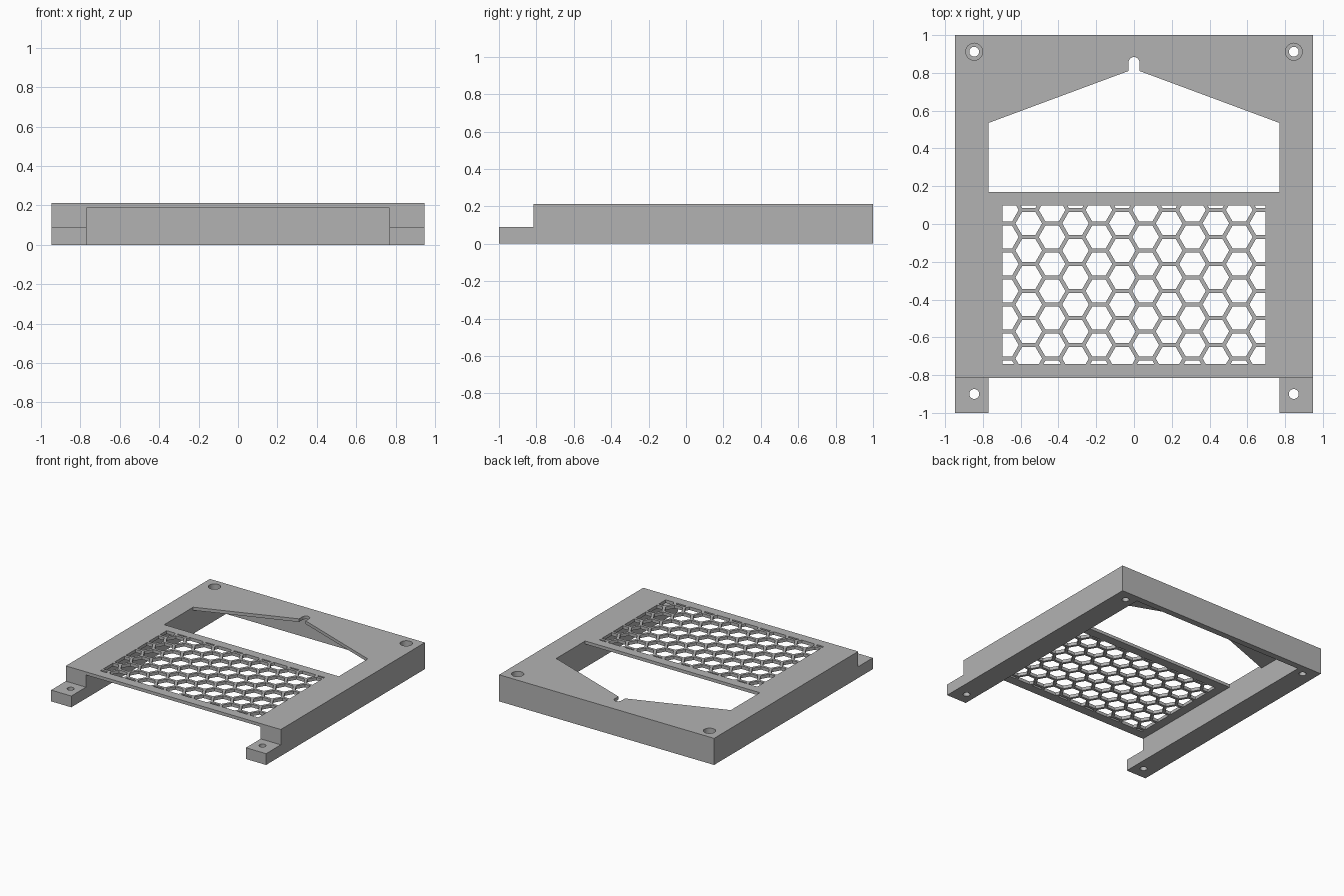
import bpy, bmesh, math

if "Cube" in bpy.data.objects:
    bpy.data.objects.remove(bpy.data.objects["Cube"])

grey = bpy.data.materials.new("light_grey")
grey.diffuse_color = (0.45, 0.45, 0.45, 1)
grey.use_nodes = True
grey.node_tree.nodes["Principled BSDF"].inputs["Base Color"].default_value = grey.diffuse_color

H = 0.212        # overall height
PLATE = 0.187    # underside of the top plate
W = 0.948        # half width
RAIL = 0.77      # inner face of the side rails
FOOT_Y = -0.815  # front edge of the raised body
FOOT_Z = 0.09    # height of the front feet


def prisms(name, outlines, z0, z1, clip=None):
    """Extrude flat outlines from z0 to z1, optionally trimmed to a rectangle."""
    bm = bmesh.new()
    for pts in outlines:
        bm.faces.new([bm.verts.new((x, y, z0)) for x, y in pts])
    if clip:
        x0, x1, y0, y1 = clip
        for co, no in (((x0, 0, 0), (-1, 0, 0)), ((x1, 0, 0), (1, 0, 0)),
                       ((0, y0, 0), (0, -1, 0)), ((0, y1, 0), (0, 1, 0))):
            bmesh.ops.bisect_plane(bm, geom=bm.verts[:] + bm.edges[:] + bm.faces[:],
                                   plane_co=co, plane_no=no, clear_outer=True)
    ext = bmesh.ops.extrude_face_region(bm, geom=bm.faces[:], use_keep_orig=True)
    top = [v for v in ext["geom"] if isinstance(v, bmesh.types.BMVert)]
    bmesh.ops.translate(bm, verts=top, vec=(0, 0, z1 - z0))
    bmesh.ops.recalc_face_normals(bm, faces=bm.faces[:])
    me = bpy.data.meshes.new(name)
    bm.to_mesh(me)
    bm.free()
    me.materials.append(grey)
    ob = bpy.data.objects.new(name, me)
    bpy.context.collection.objects.link(ob)
    return ob


def rect(x0, x1, y0, y1):
    return [(x0, y0), (x1, y0), (x1, y1), (x0, y1)]


def ngon(cx, cy, r, n):
    return [(cx + r * math.cos(2 * math.pi * i / n),
             cy + r * math.sin(2 * math.pi * i / n)) for i in range(n)]


def cut(target, cutter):
    """Subtract the cutter, bake the result and remove the cutter."""
    mod = target.modifiers.new("cut", 'BOOLEAN')
    mod.operation, mod.solver, mod.object = 'DIFFERENCE', 'EXACT', cutter
    deps = bpy.context.evaluated_depsgraph_get()
    me = bpy.data.meshes.new_from_object(target.evaluated_get(deps))
    target.modifiers.clear()
    target.data = me
    bpy.data.objects.remove(cutter)


# Frame: U-shaped outline with two legs at the front
frame = prisms("frame", [[(-W, -1), (-RAIL, -1), (-RAIL, FOOT_Y), (RAIL, FOOT_Y),
                          (RAIL, -1), (W, -1), (W, 1), (-W, 1)]], 0, H)

# Lowered feet
cut(frame, prisms("foot_step", [rect(-1.2, 1.2, -1.2, FOOT_Y)], FOOT_Z, 0.5))

# Hollow underside, open at the front, thin wall at the back
cut(frame, prisms("underside", [rect(-RAIL, RAIL, -0.9, 0.95)], -0.1, PLATE))

# Gabled opening with a round-ended notch at its peak
R = 0.029
notch = [(R * math.cos(a), 0.855 + R * math.sin(a))
         for a in (math.pi * i / 12 for i in range(13))]
gable = [(-RAIL, 0.17), (RAIL, 0.17), (RAIL, 0.535), (R, 0.81)]
gable += notch + [(-R, 0.81), (-RAIL, 0.535)]
cut(frame, prisms("opening", [gable], PLATE - 0.05, 0.4))

# Honeycomb grille, trimmed to a rectangle
PITCH = 0.143
STEP = PITCH * math.sqrt(3) / 2
hexes = []
for c in range(-6, 6):
    shift = 0.074 if c % 2 == 0 else 0.003
    for r in range(-1, 8):
        hexes.append(ngon((c + 0.5) * STEP, shift - r * PITCH, 0.0705, 6))
cut(frame, prisms("honeycomb", hexes, PLATE - 0.05, 0.4, (-0.697, 0.697, -0.74, 0.097)))

# Screw holes at the four corners, counterbored at the back
corners = [(sx * 0.846, y) for sx in (-1, 1) for y in (-0.9, 0.912)]
cut(frame, prisms("screw_holes", [ngon(x, y, 0.026, 32) for x, y in corners], -0.1, 0.4))
cut(frame, prisms("counterbores", [ngon(x, y, 0.045, 32) for x, y in corners if y > 0],
                  FOOT_Z, 0.4))

# Smooth the round holes, keep all edges sharp
bpy.context.view_layer.objects.active = frame
frame.select_set(True)
bpy.ops.object.shade_smooth_by_angle(angle=math.radians(30))
